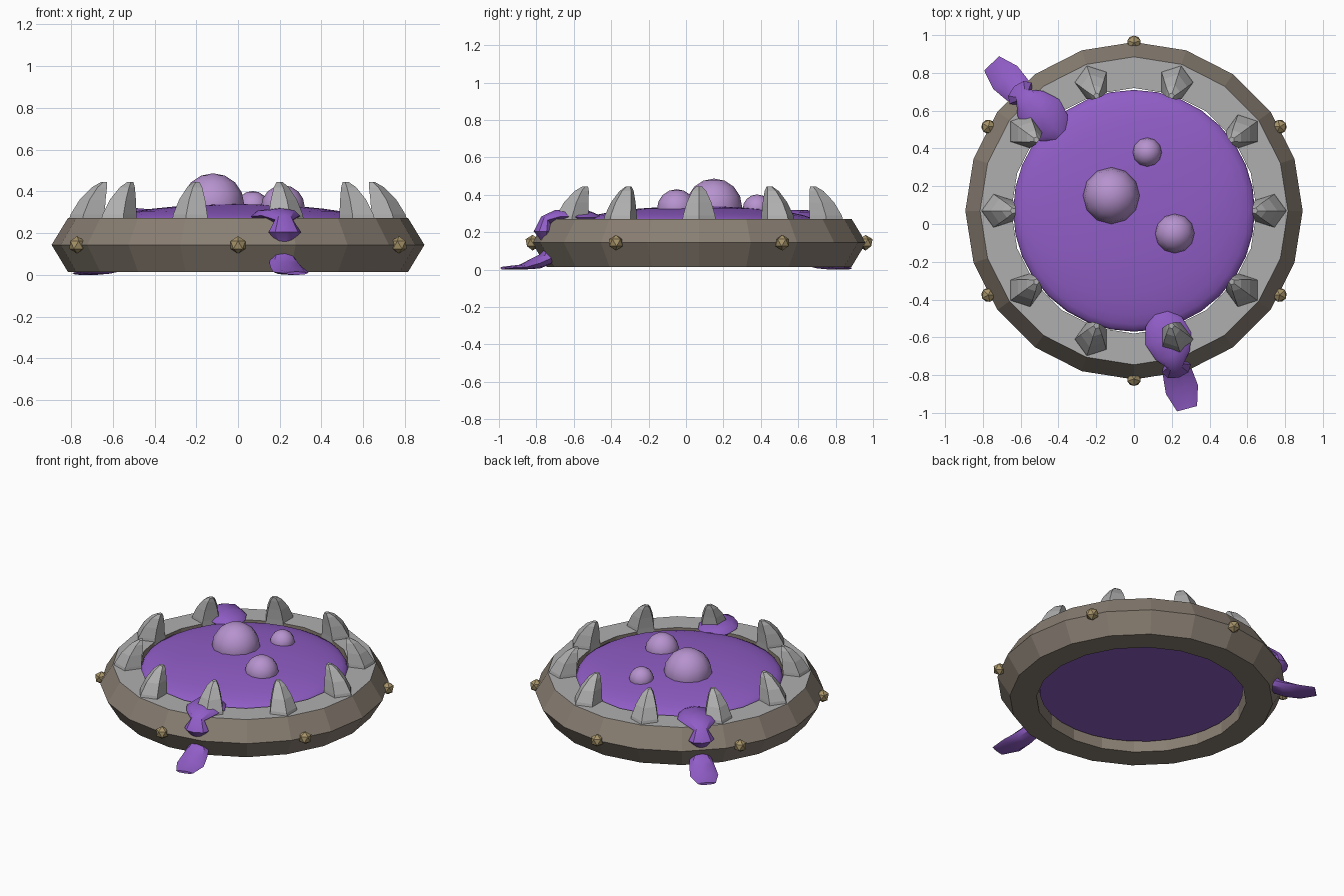
import bpy, bmesh
from math import sin, cos, pi, radians, sqrt
from mathutils import Matrix, Vector

cube = bpy.data.objects.get("Cube")
if cube:
    bpy.data.objects.remove(cube)

CENTRE = Vector((0, 0.07, 0))


def material(name, rgb):
    m = bpy.data.materials.new(name)
    m.use_nodes = True
    m.diffuse_color = (*rgb, 1)
    node = next(n for n in m.node_tree.nodes if n.type == 'BSDF_PRINCIPLED')
    node.inputs["Base Color"].default_value = (*rgb, 1)
    return m


BROWN = material("brown stone", (0.25, 0.21, 0.17))
GREY = material("grey stone", (0.43, 0.43, 0.43))
PURPLE = material("purple slime", (0.28, 0.11, 0.57))
LILAC = material("lilac bubble", (0.47, 0.29, 0.62))
BRASS = material("dull brass", (0.38, 0.29, 0.14))


def finish(bm, name, mats, smooth=None):
    """Turn a bmesh into a named object with its materials and shading."""
    bmesh.ops.recalc_face_normals(bm, faces=bm.faces)
    mesh = bpy.data.meshes.new(name)
    bm.to_mesh(mesh)
    bm.free()
    for m in mats:
        mesh.materials.append(m)
    ob = bpy.data.objects.new(name, mesh)
    bpy.context.collection.objects.link(ob)
    if smooth:
        bpy.ops.object.select_all(action='DESELECT')
        ob.select_set(True)
        bpy.context.view_layer.objects.active = ob
        bpy.ops.object.shade_smooth_by_angle(angle=radians(smooth))
    return ob


def loft(rings, cap=True):
    """Skin a list of point rings; rings are closed loops of equal length."""
    bm = bmesh.new()
    loops = [[bm.verts.new(p) for p in ring] for ring in rings]
    n = len(loops[0])
    for a, b in zip(loops, loops[1:]):
        for i in range(n):
            j = (i + 1) % n
            bm.faces.new((a[i], a[j], b[j], b[i]))
    if cap:
        bm.faces.new(loops[0])
        bm.faces.new(loops[-1])
    return bm


def circle(r, z, n):
    return [CENTRE + Vector((r * cos(2 * pi * i / n), r * sin(2 * pi * i / n), z))
            for i in range(n)]


def radial(angle):
    """Frame whose x points outward from the pool centre."""
    return Matrix.Translation(CENTRE) @ Matrix.Rotation(radians(angle), 4, 'Z')


# Faceted stone rim with a grey top face
rim_profile = [(0.65, 0.015), (0.815, 0.015), (0.893, 0.144),
               (0.815, 0.272), (0.65, 0.272), (0.65, 0.015)]
bm = loft([circle(r, z, 20) for r, z in rim_profile], cap=False)
bmesh.ops.remove_doubles(bm, verts=bm.verts, dist=1e-5)
bm.normal_update()
for f in bm.faces:
    f.material_index = int(f.calc_center_median().z > 0.27)
finish(bm, "stone_rim", [BROWN, GREY])

# Domed slime pool with a flat underside
dome = [(0.64 * cos(t), 0.245 + 0.094 * sin(t))
        for t in (radians(10 * k) for k in range(9))]
bm = loft([circle(r, z, 32) for r, z in [(0.63, 0.08)] + dome + [(0.02, 0.339)]])
finish(bm, "slime_pool", [PURPLE], smooth=40)

# Bubbles
for k, (x, y, z, r) in enumerate([(-0.12, 0.15, 0.337, 0.15),
                                  (0.07, 0.38, 0.325, 0.077),
                                  (0.215, -0.05, 0.325, 0.105)]):
    bm = bmesh.new()
    bmesh.ops.create_uvsphere(bm, u_segments=12, v_segments=8, radius=r,
                              matrix=Matrix.Translation((x, y, z)))
    finish(bm, f"bubble_{k + 1}", [LILAC], smooth=50)

# Fangs: five-sided, curving inward (radius from centre, height, thickness)
fang = [(0.718, 0.25, 0.096), (0.712, 0.29, 0.09), (0.69, 0.36, 0.069),
        (0.66, 0.42, 0.04), (0.64, 0.445, 0.016)]
for k in range(10):
    frame = radial(36 * k)
    rings = [[frame @ Vector((d + r * cos(2 * pi * i / 5), r * sin(2 * pi * i / 5), z))
              for i in range(5)] for d, z, r in fang]
    finish(loft(rings), f"fang_{k + 1}", [GREY])

# Studs around the widest edge
for k in range(6):
    bm = bmesh.new()
    bmesh.ops.create_icosphere(bm, subdivisions=1, radius=0.042,
                               matrix=radial(60 * k + 30) @ Matrix.Translation((0.89, 0, 0.144)))
    finish(bm, f"stud_{k + 1}", [BRASS])

# Slime drips: distance, height, half width, half thickness, tilt
drip = [(0.56, 0.275, 0.05, 0.02, 0), (0.61, 0.28, 0.10, 0.035, 0),
        (0.70, 0.28, 0.125, 0.04, 0), (0.79, 0.285, 0.095, 0.035, 10),
        (0.85, 0.265, 0.045, 0.03, 50), (0.865, 0.205, 0.08, 0.05, 90),
        (0.85, 0.15, 0.03, 0.02, 90), (0.83, 0.10, 0.05, 0.03, 80),
        (0.84, 0.06, 0.07, 0.045, 60), (0.90, 0.035, 0.08, 0.035, 35),
        (0.98, 0.014, 0.088, 0.014, 0), (1.085, 0.008, 0.055, 0.008, 0)]
for name, angle in (("front_drip", -75), ("back_drip", 134)):
    frame = radial(angle)
    rings = []
    for d, z, w, h, tilt in drip:
        up = Vector((sin(radians(tilt)), 0, cos(radians(tilt)))) * h
        side = Vector((0, w, 0))
        rings.append([frame @ (Vector((d, 0, z)) + side * cos(pi * i / 4) + up * sin(pi * i / 4))
                      for i in range(8)])
    finish(loft(rings), name, [PURPLE], smooth=35)
